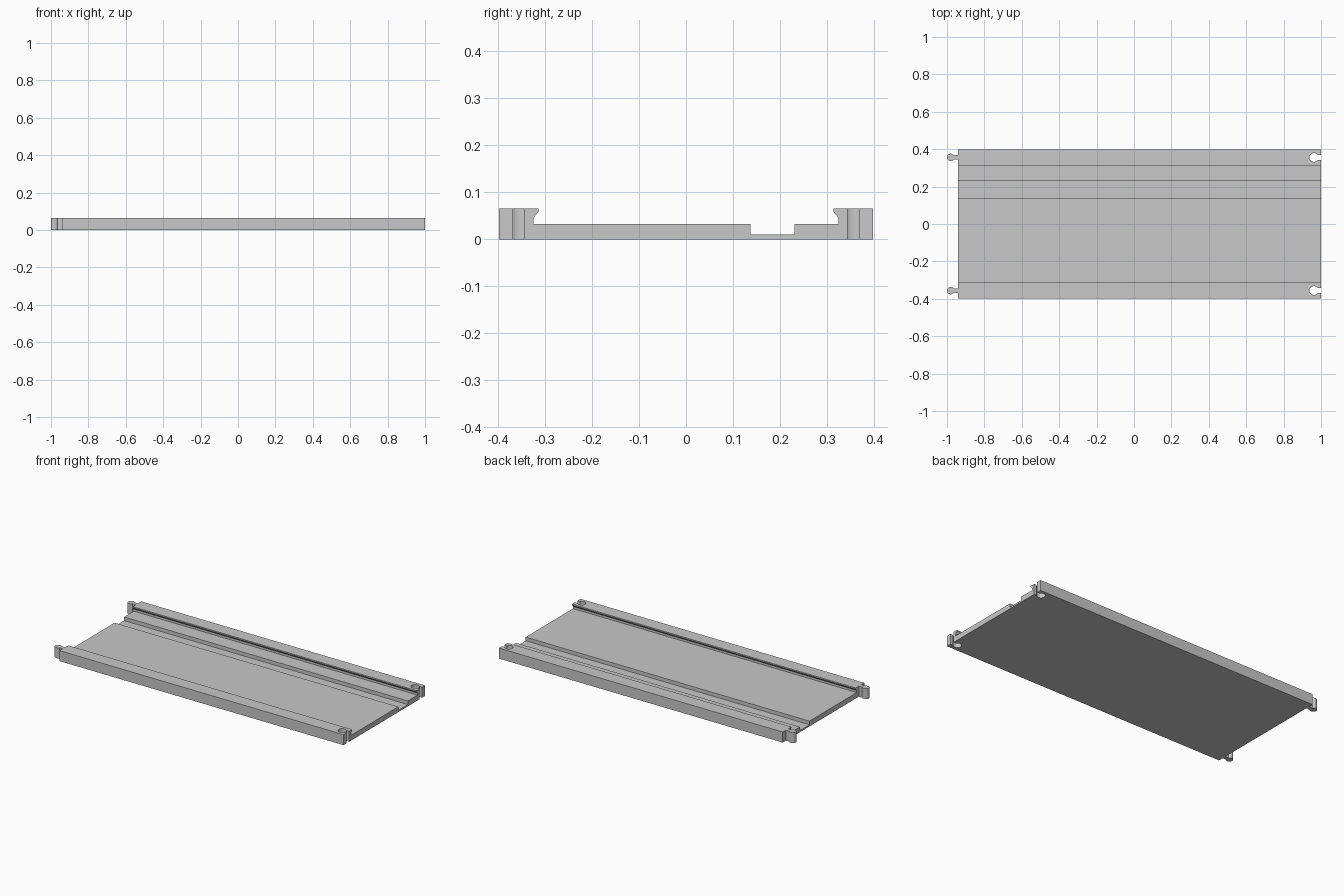
import bpy, bmesh, math

cube = bpy.data.objects.get("Cube")
if cube:
    bpy.data.objects.remove(cube, do_unlink=True)

grey = bpy.data.materials.new("plain grey")
grey.use_nodes = True
colour = (0.58, 0.58, 0.58, 1)
grey.diffuse_color = colour
grey.node_tree.nodes["Principled BSDF"].inputs["Base Color"].default_value = colour

BACK, FRONT = -0.94, 1.0      # ends of the tray along x
HALF, TOP = 0.398, 0.065      # half width and rail height
FLOOR, GROOVE = 0.033, 0.0105
RAIL_Y = 0.356                # centre line of the connectors


def prism(name, points, offset):
    """Extrude a closed outline along an offset vector."""
    bm = bmesh.new()
    face = bm.faces.new([bm.verts.new(p) for p in points])
    ext = bmesh.ops.extrude_face_region(bm, geom=[face])
    moved = [g for g in ext["geom"] if isinstance(g, bmesh.types.BMVert)]
    bmesh.ops.translate(bm, verts=moved, vec=offset)
    bmesh.ops.recalc_face_normals(bm, faces=bm.faces)
    mesh = bpy.data.meshes.new(name)
    bm.to_mesh(mesh)
    bm.free()
    mesh.materials.append(grey)
    obj = bpy.data.objects.new(name, mesh)
    bpy.context.collection.objects.link(obj)
    return obj


def keyhole(cx, cy, radius, neck, end, steps=32):
    """Outline of a round knob with a straight neck running to x = end."""
    a = math.asin(neck / radius)
    angles = [a + (2 * math.pi - 2 * a) * i / steps for i in range(steps + 1)]
    arc = [(cx + radius * math.cos(t), cy + radius * math.sin(t)) for t in angles]
    return arc + [(end, cy - neck), (end, cy + neck)]


# Tray cross-section: undercut rails either side of a grooved floor
rail = [(HALF, 0), (HALF, TOP), (0.314, TOP), (0.314, 0.058),
        (0.3245, 0.046), (0.3245, FLOOR)]
groove = [(0.231, FLOOR), (0.231, GROOVE), (0.137, GROOVE), (0.137, FLOOR)]
section = rail + groove + [(-y, z) for y, z in reversed(rail)]
tray = prism("tray", [(BACK, y, z) for y, z in section], (FRONT - BACK, 0, 0))

# Round connector tabs at one end, matching sockets at the other
for side, sign in (("left", 1), ("right", -1)):
    y = sign * RAIL_Y
    outline = keyhole(-0.98, y, 0.02, 0.0117, BACK + 0.002)
    tab = prism(side + "_connector_tab", [(px, py, 0) for px, py in outline], (0, 0, TOP))

    outline = keyhole(0.962, y, 0.024, 0.0125, FRONT + 0.05)
    cutter = prism(side + "_socket_cutter", [(px, py, -0.05) for px, py in outline], (0, 0, 0.2))
    cutter.hide_render = True
    cutter.hide_viewport = True
    cut = tray.modifiers.new(side + " socket", "BOOLEAN")
    cut.operation = "DIFFERENCE"
    cut.solver = "EXACT"
    cut.object = cutter

    # Smooth the round walls of the tab
    bpy.ops.object.select_all(action="DESELECT")
    tab.select_set(True)
    bpy.context.view_layer.objects.active = tab
    bpy.ops.object.shade_smooth_by_angle(angle=math.radians(30))
